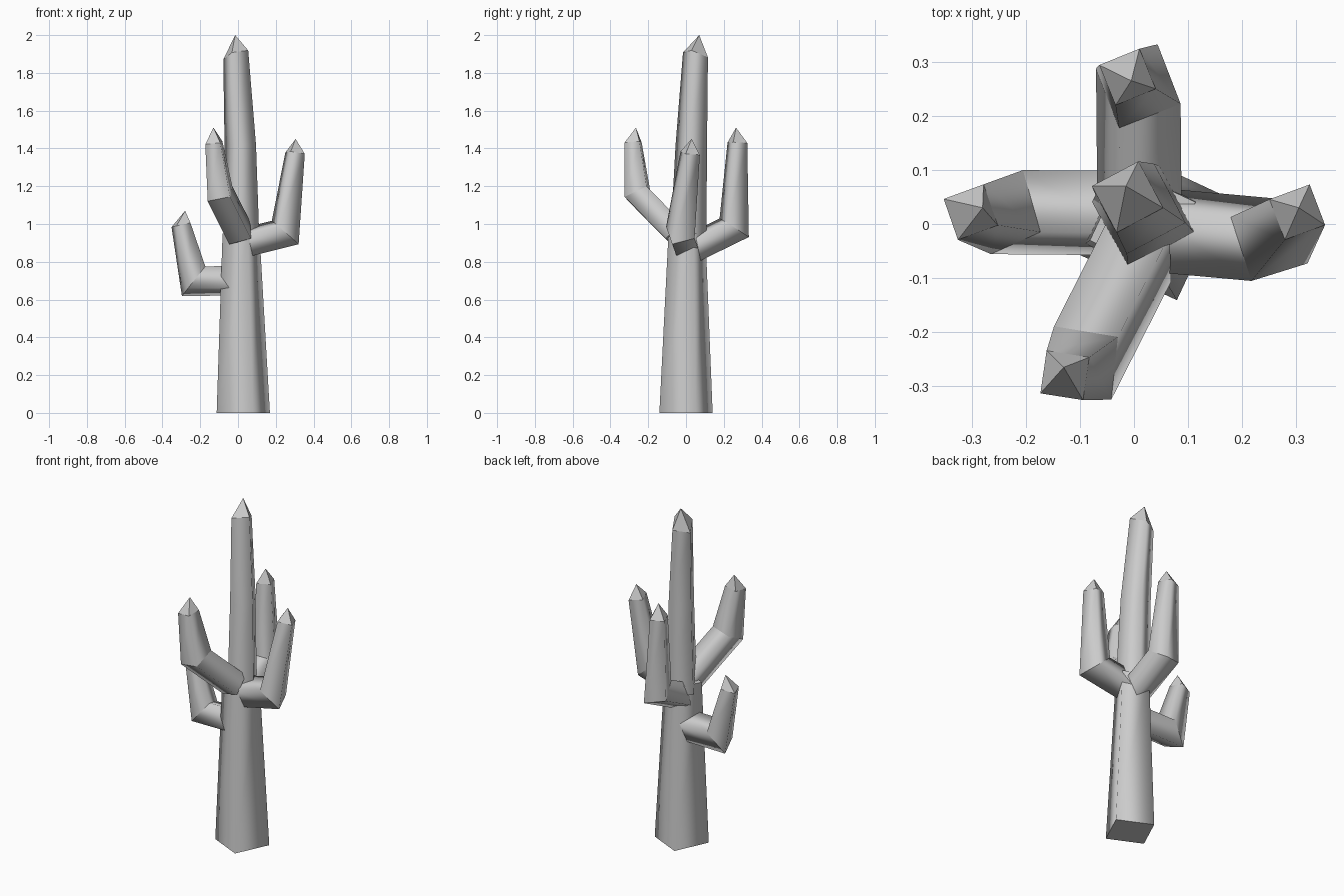
import bpy, bmesh
from math import cos, sin, radians, pi
from mathutils import Vector as V

if "Cube" in bpy.data.objects:
    bpy.data.objects.remove(bpy.data.objects["Cube"])


def loft(name, rings, tip=None, sharp=()):
    """Skin four-sided rings; smooth sides, flat pointed tip or flat cap."""
    bm = bmesh.new()
    loops = [[bm.verts.new(p) for p in r] for r in rings]
    for a, b in zip(loops, loops[1:]):
        for i in range(4):
            j = (i + 1) % 4
            bm.faces.new((a[i], a[j], b[j], b[i])).smooth = True
    bm.faces.new(loops[0][::-1])
    top = loops[-1]
    if tip:
        t = bm.verts.new(tip)
        for i in range(4):
            bm.faces.new((top[i], top[(i + 1) % 4], t))
    else:
        bm.faces.new(top)
    for k in sharp:
        for i in range(4):
            bm.edges.get((loops[k][i], loops[k][(i + 1) % 4])).smooth = False
    bmesh.ops.recalc_face_normals(bm, faces=bm.faces)
    me = bpy.data.meshes.new(name)
    bm.to_mesh(me)
    bm.free()
    bpy.context.collection.objects.link(bpy.data.objects.new(name, me))


def flat_ring(c, r, deg, tilt=0):
    """Level square ring, optionally tilted up towards +x and -y."""
    pts = []
    for i in range(4):
        a = radians(deg) + i * pi / 2
        dx, dy = r * cos(a), r * sin(a)
        pts.append(V(c) + V((dx, dy, tilt * (dx - dy))))
    return pts


def arm(name, root, elbow, end, tip, r=0.086, taper=0.66, deg=65):
    """Bent arm with a mitred elbow, tapered upright and pointed tip."""
    root, elbow, end = V(root), V(elbow), V(end)
    d1, d2 = (elbow - root).normalized(), (end - elbow).normalized()
    v = (V((0, 0, 1)) - d1 * d1.z).normalized()
    u = v.cross(d1)
    n = (d1 + d2).normalized()
    r0, r1, r2 = [], [], []
    for i in range(4):
        a = radians(deg) + i * pi / 2
        q = (u * cos(a) + v * sin(a)) * r
        m = q - d1 * (q.dot(n) / d1.dot(n))
        r0.append(root + q)
        r1.append(elbow + m)
        r2.append(end + (m - d2 * m.dot(d2)) * taper)
    loft(name, [r0, r1, r2], tip, sharp=(1,))


# Trunk: wide tapered base and slightly twisted leaning upper stem
loft("lower_trunk", [flat_ring((0.028, 0, 0), 0.15, 20),
                     flat_ring((0.016, 0.005, 0.95), 0.104, 20)])
loft("upper_trunk", [flat_ring((0.018, 0.012, 0.9), 0.1, -17),
                     flat_ring((0.012, 0.028, 1.42), 0.087, -17),
                     flat_ring((-0.012, 0.05, 1.895), 0.069, -17, 0.28)],
     tip=(-0.015, 0.07, 2.0))

# Four arms
arm("left_arm", (0, 0.02, 0.70), (-0.235, 0.022, 0.697),
    (-0.302, 0.022, 0.995), (-0.28, 0.03, 1.07))
arm("right_arm", (0.03, -0.01, 0.90), (0.25, -0.03, 0.955),
    (0.302, 0.022, 1.375), (0.305, 0.03, 1.45))
arm("front_arm", (0.01, -0.05, 0.95), (-0.095, -0.257, 1.16),
    (-0.128, -0.28, 1.43), (-0.13, -0.265, 1.51))
arm("back_arm", (0.01, 0.04, 0.875), (0.008, 0.255, 0.98),
    (-0.012, 0.272, 1.43), (-0.005, 0.265, 1.51))
